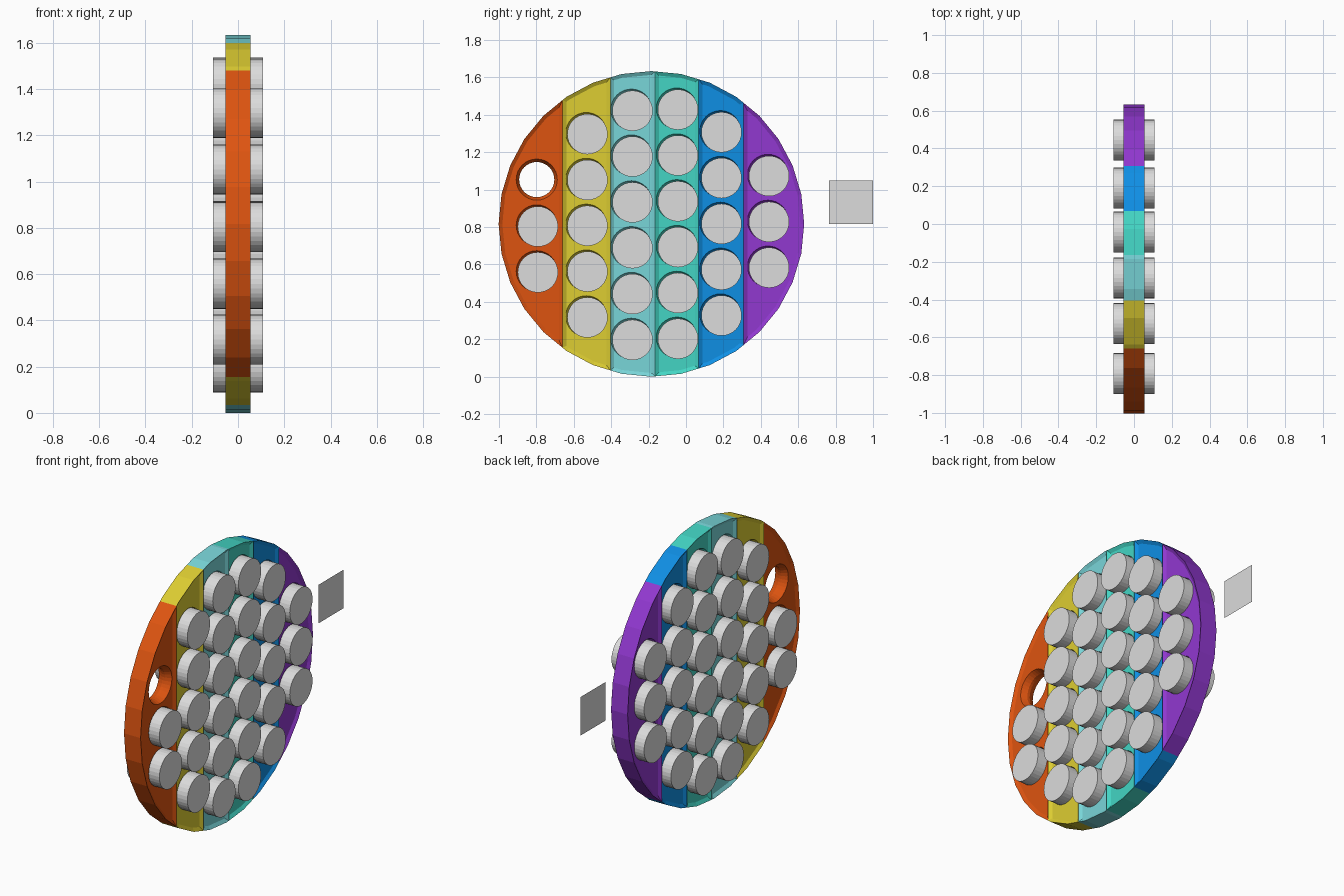
import bpy, bmesh, math

if "Cube" in bpy.data.objects:
    bpy.data.objects.remove(bpy.data.objects["Cube"])

def material(name, rgb):
    m = bpy.data.materials.new(name)
    lin = [((c / 255 + 0.055) / 1.055) ** 2.4 if c > 10 else c / 255 / 12.92 for c in rgb]
    m.diffuse_color = (*lin, 1)
    m.use_nodes = True
    m.node_tree.nodes["Principled BSDF"].inputs["Base Color"].default_value = m.diffuse_color
    return m

def make_object(name, bm, mat=None):
    bmesh.ops.recalc_face_normals(bm, faces=bm.faces)
    me = bpy.data.meshes.new(name)
    bm.to_mesh(me)
    bm.free()
    ob = bpy.data.objects.new(name, me)
    bpy.context.collection.objects.link(ob)
    if mat:
        me.materials.append(mat)
    return ob

def lathe(bm, profile, y, z, n=32):
    """Closed solid turned about the x axis; profile is (x, radius) pairs."""
    rings = [[bm.verts.new((x, y + r * math.cos(2 * math.pi * i / n),
                            z + r * math.sin(2 * math.pi * i / n)))
              for i in range(n)] for x, r in profile]
    for a, b in zip(rings, rings[1:]):
        for i in range(n):
            j = (i + 1) % n
            bm.faces.new((a[i], a[j], b[j], b[i]))
    bm.faces.new(rings[0])
    bm.faces.new(rings[-1])

R, CY, CZ = 0.817, -0.185, 0.817      # disc radius and centre
HALF, RECESS, RIM, SIDES = 0.055, 0.012, 0.02, 32
arc = [(-R * math.cos(2 * math.pi * i / SIDES), R * math.sin(2 * math.pi * i / SIDES))
       for i in range(SIDES // 2 + 1)]

def height(y):
    for (ya, za), (yb, zb) in zip(arc, arc[1:]):
        if ya <= y <= yb:
            return za + (zb - za) * (y - ya) / (yb - ya)
    return 0.0

def strip_mesh(y0, y1):
    """Vertical slice of the faceted disc with a recessed panel on both faces."""
    a, b = y0 - CY, y1 - CY
    ys = [a] + [p[0] for p in arc if a + 1e-4 < p[0] < b - 1e-4] + [b]
    pts = [(y, height(y)) for y in ys]
    pts += [(y, -h) for y, h in reversed(pts) if h > 1e-4]
    bm = bmesh.new()
    left = [bm.verts.new((-HALF, CY + y, CZ + z)) for y, z in pts]
    right = [bm.verts.new((HALF, CY + y, CZ + z)) for y, z in pts]
    caps = [bm.faces.new(left), bm.faces.new(right)]
    for i in range(len(pts)):
        j = (i + 1) % len(pts)
        bm.faces.new((left[i], left[j], right[j], right[i]))
    bmesh.ops.recalc_face_normals(bm, faces=bm.faces)
    bmesh.ops.inset_individual(bm, faces=caps, thickness=RIM, depth=-RECESS,
                               use_even_offset=True)
    return bm

gray = material("light_gray", (220, 220, 220))

# name, colour, y range, peg column y, lowest peg z, number of holes
strips = [
    ("orange", (222, 84, 16), -1.002, -0.66, -0.792, 0.558, 3),
    ("yellow", (221, 205, 50), -0.66, -0.405, -0.527, 0.317, 5),
    ("pale_teal", (121, 214, 217), -0.405, -0.165, -0.286, 0.197, 6),
    ("turquoise", (67, 213, 196), -0.165, 0.068, -0.043, 0.203, 6),
    ("blue", (15, 143, 228), 0.068, 0.308, 0.19, 0.327, 5),
    ("purple", (145, 56, 208), 0.308, 0.632, 0.444, 0.583, 3),
]
STEP = 0.245
PEG = [(-0.108, 0.108), (0.108, 0.108)]
HOLE = [(-0.08, 0.11), (-0.043, 0.11), (-0.008, 0.094),
        (0.008, 0.094), (0.043, 0.11), (0.08, 0.11)]

for name, rgb, y0, y1, py, pz, count in strips:
    strip = make_object(name + "_strip", strip_mesh(y0, y1), material(name, rgb))
    # tapered holes, slightly offset from the pegs
    bm = bmesh.new()
    for k in range(count):
        lathe(bm, HOLE, py - 0.006, pz + k * STEP + 0.006)
    cutter = make_object(name + "_hole_cutter", bm)
    cutter.hide_render = True
    cutter.hide_set(True)
    mod = strip.modifiers.new("holes", 'BOOLEAN')
    mod.operation, mod.solver, mod.object = 'DIFFERENCE', 'EXACT', cutter
    # round pegs; the top hole of the orange strip stays empty
    bm = bmesh.new()
    for k in range(count - (name == "orange")):
        lathe(bm, PEG, py, pz + k * STEP)
    make_object(name + "_pegs", bm, gray)

# flat square card beside the disc
bm = bmesh.new()
bm.faces.new([bm.verts.new((0, y, z)) for y, z in
              ((0.765, 0.817), (1.0, 0.817), (1.0, 1.048), (0.765, 1.048))])
make_object("square_card", bm, gray)
